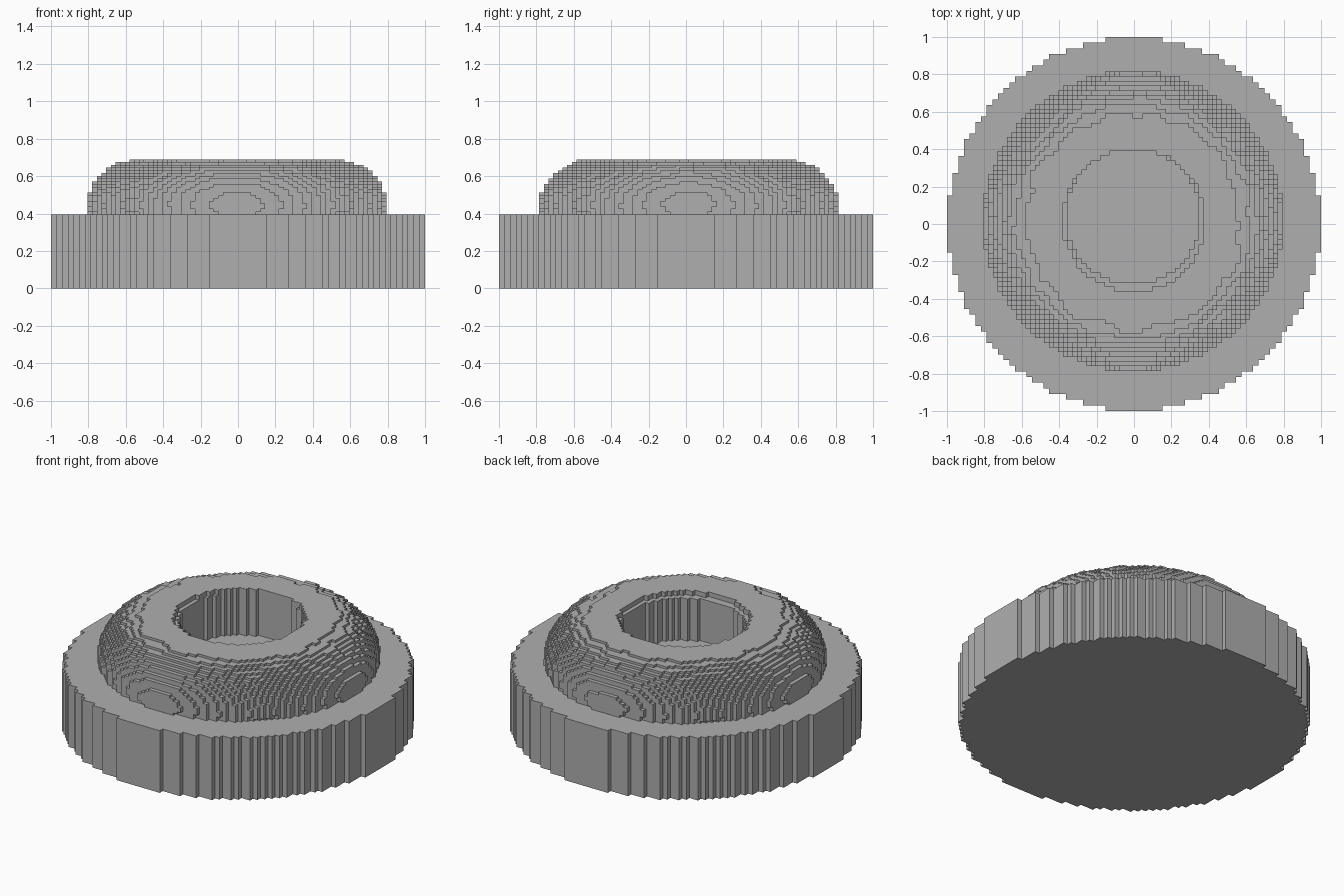
import bpy
import bmesh
import math
from mathutils import Vector, noise

cube = bpy.data.objects.get("Cube")
if cube:
    bpy.data.objects.remove(cube, do_unlink=True)

stone = bpy.data.materials.new("stone grey")
stone.use_nodes = True
GREY = (0.43, 0.43, 0.43, 1)
stone.diffuse_color = GREY
stone.node_tree.nodes["Principled BSDF"].inputs["Base Color"].default_value = GREY


def block_object(name, cells, size, origin):
    """Skin a set of grid cells with quads on the exposed sides only."""
    bm = bmesh.new()
    verts = {}

    def corner(key):
        if key not in verts:
            verts[key] = bm.verts.new([o + k * s for o, k, s in zip(origin, key, size)])
        return verts[key]

    for cell in cells:
        for axis in range(3):
            for side in (0, 1):
                beside = list(cell)
                beside[axis] += 2 * side - 1
                if tuple(beside) in cells:
                    continue
                u, v = (axis + 1) % 3, (axis + 2) % 3
                ring = []
                for du, dv in ((0, 0), (1, 0), (1, 1), (0, 1)):
                    key = list(cell)
                    key[axis] += side
                    key[u] += du
                    key[v] += dv
                    ring.append(corner(tuple(key)))
                bm.faces.new(ring if side else ring[::-1])
    mesh = bpy.data.meshes.new(name)
    bm.to_mesh(mesh)
    bm.free()
    mesh.materials.append(stone)
    obj = bpy.data.objects.new(name, mesh)
    bpy.context.collection.objects.link(obj)
    return obj


# Base: a thick stepped disc
HALF = 33
STEP = 1 / HALF
BASE_TOP = 13 * STEP
span = range(-HALF, HALF)
disc = {(i, j, 0) for i in span for j in span
        if math.hypot(i + 0.5, j + 0.5) < HALF - 0.1}
block_object("base_disc", disc, (STEP, STEP, BASE_TOP), (0, 0, 0))

# Ring: a rounded outer shoulder with rough steps and a round well
CELL = 0.025
LAYERS = 20
TOP = 0.69
RISE = (TOP - BASE_TOP) / LAYERS
CENTRE = Vector((-0.005, 0.015))


def shoulder_radius(z):
    t = min(abs(z - 0.45) / 0.245, 0.98)
    return 0.5 + 0.3 * math.sqrt(1 - t * t)


ring = set()
span = range(-HALF, HALF)
for i in span:
    for j in span:
        p = Vector(((i + 0.5) * CELL, (j + 0.5) * CELL))
        rough = 0.012 * noise.noise(Vector((p.x * 9, p.y * 9, 0.5)))
        world = p + CENTRE
        for k in range(LAYERS):
            z = BASE_TOP + (k + 0.5) * RISE
            # The well widens slightly at its rim
            if k < LAYERS - 2:
                well = (world - Vector((-0.005, 0.04))).length < 0.36
            else:
                well = (world - Vector((0, 0.02))).length < 0.38
            if not well and p.length < shoulder_radius(z + 0.004 + rough):
                ring.add((i, j, k))
block_object("raised_ring", ring, (CELL, CELL, RISE), (CENTRE.x, CENTRE.y, BASE_TOP))
